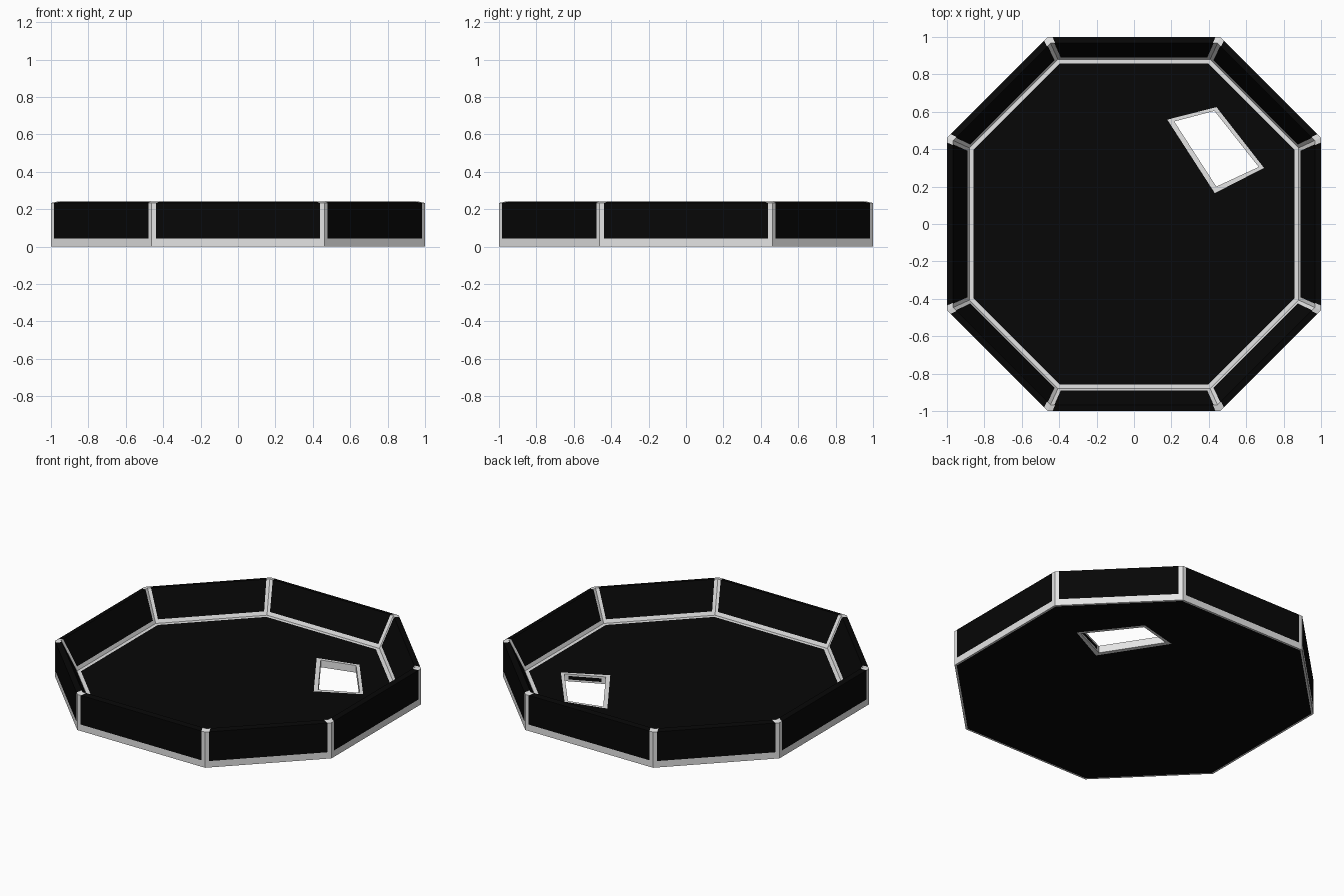
import bpy, bmesh
from mathutils import Vector

if "Cube" in bpy.data.objects:
    bpy.data.objects.remove(bpy.data.objects["Cube"])

H, H_OUT, FLOOR = 0.24, 0.233, 0.047   # rim peak, outer wall height, floor thickness
RIM, FOOT = 0.967, 0.88                # inner octagon scale at the rim and at the floor


def material(name, v):
    m = bpy.data.materials.new(name)
    m.diffuse_color = (v, v, v, 1)
    m.use_nodes = True
    m.node_tree.nodes["Principled BSDF"].inputs["Base Color"].default_value = m.diffuse_color
    return m


MATS = [material("black_paint", 0.002), material("worn_grey_edge", 0.78)]
BLACK, GREY = 0, 1

# octagon with slightly long straight sides, counter-clockwise
OCT = [(-.462, -1), (.462, -1), (1, -.462), (1, .462),
       (.462, 1), (-.462, 1), (-1, .462), (-1, -.462)]
# slanted four-sided opening and its worn border, counter-clockwise
HOLE = [(.440, .20), (.667, .305), (.43, .605), (.215, .548)]
WORN = [(.432, .165), (.695, .300), (.441, .625), (.178, .558)]


def ring(pts, z, s=1.0):
    return [Vector((x * s, y * s, z)) for x, y in pts]


def face(bm, pts, mat):
    f = bm.faces.new([bm.verts.new(p) for p in pts])
    f.material_index = mat


def panel(bm, a, b, c, d, side, low, high):
    """Quad with black centre and grey borders of the given widths."""
    u = side / ((b - a).length + (c - d).length) * 2
    h = (d - a).length
    us, vs = [0, u, 1 - u, 1], [0, low / h, 1 - high / h, 1]

    def at(s, t):
        return a.lerp(b, s).lerp(d.lerp(c, s), t)
    for i in range(3):
        for j in range(3):
            if vs[j + 1] - vs[j] < 1e-6:
                continue
            face(bm, [at(us[i], vs[j]), at(us[i + 1], vs[j]),
                      at(us[i + 1], vs[j + 1]), at(us[i], vs[j + 1])],
                 BLACK if i == j == 1 else GREY)


def band(bm, outer, inner, mat, up):
    n = len(outer)
    for i in range(n):
        k = (i + 1) % n
        q = [outer[i], outer[k], inner[k], inner[i]]
        face(bm, q if up else q[::-1], mat)


def plate(bm, z, s, border, up):
    """Octagon sheet with a grey rim, black field and bordered opening."""
    inner, worn = ring(OCT, z, s - border), ring(WORN, z)
    band(bm, ring(OCT, z, s), inner, GREY, up)
    band(bm, worn, ring(HOLE, z), GREY, up)
    edges = []
    for loop in (inner, worn):
        vs = [bm.verts.new(p) for p in loop]
        edges += [bm.edges.new((vs[i - 1], vs[i])) for i in range(len(vs))]
    res = bmesh.ops.triangle_fill(bm, edges=edges, use_beauty=True,
                                  normal=(0, 0, 1 if up else -1))
    for f in res["geom"]:
        if isinstance(f, bmesh.types.BMFace):
            f.material_index = BLACK
            f.normal_update()
            if (f.normal.z > 0) != up:
                f.normal_flip()


def finish(bm, name):
    bmesh.ops.remove_doubles(bm, verts=bm.verts, dist=1e-5)
    me = bpy.data.meshes.new(name)
    for m in MATS:
        me.materials.append(m)
    bm.to_mesh(me)
    bm.free()
    bpy.context.collection.objects.link(bpy.data.objects.new(name, me))


# wall: upright outside, slightly tilted rim, sloped inside
bm = bmesh.new()
o0, o1 = ring(OCT, 0), ring(OCT, H_OUT)
r1, f1 = ring(OCT, H, RIM), ring(OCT, FLOOR, FOOT)
for i in range(8):
    k = (i + 1) % 8
    panel(bm, o0[i], o0[k], o1[k], o1[i], .024, .042, 0)
    panel(bm, o1[i], o1[k], r1[k], r1[i], .026, 0, 0)
    panel(bm, f1[k], f1[i], r1[i], r1[k], .02, .024, 0)
finish(bm, "octagon_wall")

# floor: top sheet, underside and the sides of the opening
bm = bmesh.new()
plate(bm, FLOOR, FOOT, .022, True)
plate(bm, 0, 1.0, .012, False)
h0, h1 = ring(HOLE, 0), ring(HOLE, FLOOR)
for i in range(4):
    k = (i + 1) % 4
    if i == 0:   # only the front side of the opening keeps a black strip
        panel(bm, h0[k], h0[i], h1[i], h1[k], .025, .012, .012)
    else:
        face(bm, [h0[k], h0[i], h1[i], h1[k]], GREY)
finish(bm, "floor_with_opening")
